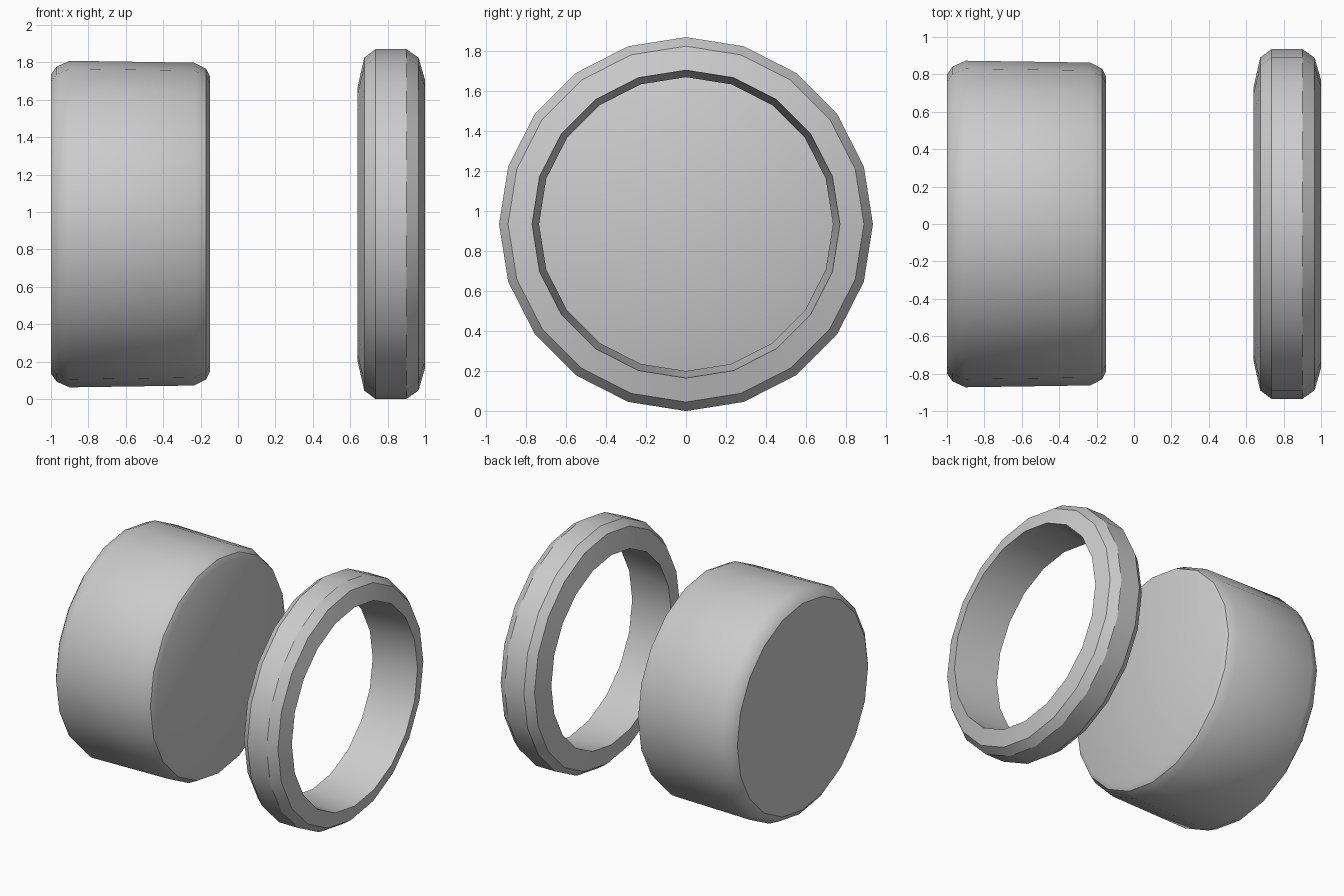
import bpy, bmesh
from math import sin, cos, tau, radians

if "Cube" in bpy.data.objects:
    bpy.data.objects.remove(bpy.data.objects["Cube"])

SIDES = 20
AXIS_Z = 0.935


def lathe(name, profile, closed):
    """Spin (x, radius) points about the x axis; cap the ends or close the loop."""
    bm = bmesh.new()
    rings = []
    for x, r in profile:
        rings.append([bm.verts.new((x, r * sin(tau * i / SIDES), r * cos(tau * i / SIDES)))
                      for i in range(SIDES)])
    pairs = list(zip(rings, rings[1:]))
    if closed:
        pairs.append((rings[-1], rings[0]))
    else:
        bm.faces.new(rings[0])
        bm.faces.new(rings[-1])
    for a, b in pairs:
        for i in range(SIDES):
            j = (i + 1) % SIDES
            bm.faces.new((a[i], a[j], b[j], b[i]))
    bmesh.ops.recalc_face_normals(bm, faces=bm.faces[:])
    mesh = bpy.data.meshes.new(name)
    bm.to_mesh(mesh)
    bm.free()
    obj = bpy.data.objects.new(name, mesh)
    bpy.context.collection.objects.link(obj)
    obj.location.z = AXIS_Z
    bpy.ops.object.select_all(action='DESELECT')
    obj.select_set(True)
    bpy.context.view_layer.objects.active = obj
    bpy.ops.object.shade_smooth_by_angle(angle=radians(31))
    return obj


# Solid drum with rounded rims and a slight taper
lathe("drum", [(-1.0, 0.80), (-0.97, 0.842), (-0.90, 0.873),
               (-0.235, 0.863), (-0.17, 0.83), (-0.15, 0.79)], False)

# Separate chamfered ring with a slightly conical bore
lathe("ring", [(0.64, 0.735), (0.675, 0.89), (0.735, 0.935),
               (0.90, 0.935), (0.965, 0.89), (1.0, 0.77)], True)
